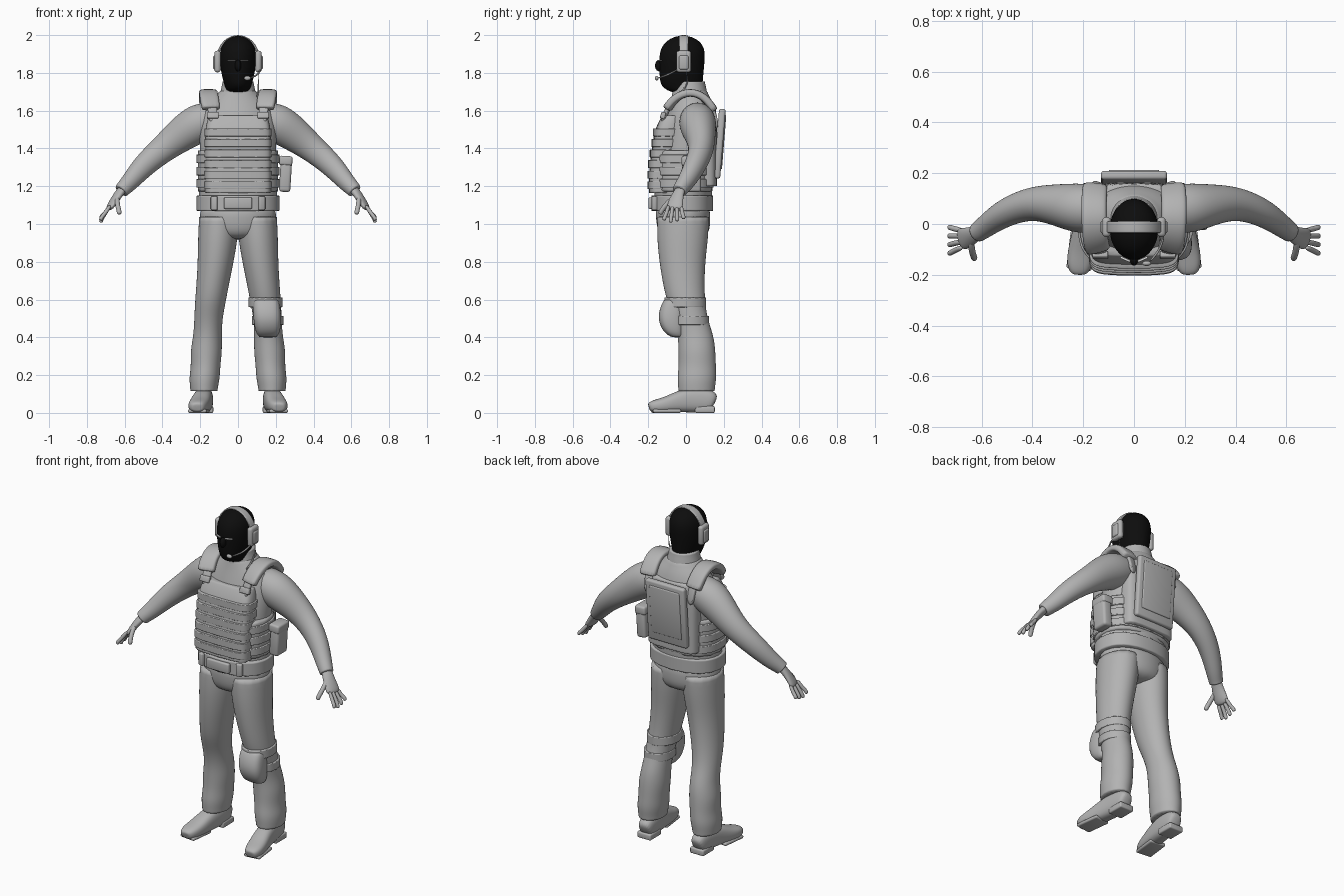
import bpy, bmesh, math
from mathutils import Vector, Matrix, Euler

cube = bpy.data.objects.get("Cube")
if cube:
    bpy.data.objects.remove(cube, do_unlink=True)


def material(name, value):
    mat = bpy.data.materials.new(name)
    mat.use_nodes = True
    color = (value, value, value, 1)
    mat.diffuse_color = color
    mat.node_tree.nodes["Principled BSDF"].inputs["Base Color"].default_value = color
    return mat


GREY = material("plain grey", .45)
BLACK = material("mask black", .004)
WHITE = material("eye white", .85)
X, Y, Z = Vector((1, 0, 0)), Vector((0, 1, 0)), Vector((0, 0, 1))


def finish(name, bm, mat, mirror, subdivide):
    """Turn a bmesh into an object, optionally mirrored across x and subdivided."""
    bmesh.ops.recalc_face_normals(bm, faces=bm.faces)
    mesh = bpy.data.meshes.new(name)
    bm.to_mesh(mesh)
    bm.free()
    mesh.materials.append(mat)
    obj = bpy.data.objects.new(name, mesh)
    bpy.context.collection.objects.link(obj)
    bpy.ops.object.select_all(action="DESELECT")
    obj.select_set(True)
    bpy.context.view_layer.objects.active = obj
    if subdivide:
        mesh.polygons.foreach_set("use_smooth", [True] * len(mesh.polygons))
        sub = obj.modifiers.new("Subdivision", "SUBSURF")
        sub.levels = sub.render_levels = 2
    else:
        bpy.ops.object.shade_smooth_by_angle(angle=math.radians(35))
    if mirror:
        obj.modifiers.new("Mirror", "MIRROR")
    return obj


def power(value, exponent):
    return math.copysign(abs(value) ** (2 / exponent), value)


def loft(name, rings, mat=GREY, mirror=False, flat=True, square=2, crease=0, sides=16):
    """Skin rings (x, y, z, radius a, radius b); flat rings lie level, others follow the path."""
    bm = bmesh.new()
    points = [Vector(r[:3]) for r in rings]
    loops = []
    for i, (p, ring) in enumerate(zip(points, rings)):
        a, b = X, Y
        if not flat:
            t = (points[min(i + 1, len(points) - 1)] - points[max(i - 1, 0)]).normalized()
            a = t.cross(Z)
            a = a.normalized() if a.length > .001 else Y
            b = a.cross(t)
        angles = [math.tau * k / sides for k in range(sides)]
        loops.append([bm.verts.new(p + a * ring[3] * power(math.cos(w), square)
                                   + b * ring[4] * power(math.sin(w), square)) for w in angles])
    for low, high in zip(loops, loops[1:]):
        for k in range(sides):
            n = (k + 1) % sides
            bm.faces.new((low[k], low[n], high[n], high[k]))
    layer = bm.edges.layers.float.new("crease_edge")
    for cap in (loops[0], loops[-1]):
        for edge in bm.faces.new(cap).edges:
            edge[layer] = crease
    return finish(name, bm, mat, mirror, True)


def cord(name, path, radius, mirror=False):
    return loft(name, [(*p, radius, radius) for p in path], mirror=mirror, flat=False, sides=8)


def band(name, x, y, z, rx, ry, half, square=2):
    """A level strip wrapped round the body."""
    return loft(name, [(x, y, z + half * k, rx, ry) for k in (-1, -.6, .6, 1)],
                square=square, crease=.5)


def box(name, loc, size, bevel=.01, turn=(0, 0, 0), mat=GREY, mirror=False):
    bm = bmesh.new()
    bmesh.ops.create_cube(bm, size=1, matrix=Matrix.Diagonal((*size, 1)))
    bmesh.ops.bevel(bm, geom=bm.edges[:], offset=bevel, segments=3, profile=.5, affect="EDGES")
    bm.transform(Matrix.Translation(loc) @ Euler(turn).to_matrix().to_4x4())
    return finish(name, bm, mat, mirror, False)


def ball(name, loc, radii, mat=GREY):
    bm = bmesh.new()
    bmesh.ops.create_uvsphere(bm, u_segments=20, v_segments=12, radius=1)
    bm.transform(Matrix.Translation(loc) @ Matrix.Diagonal((*radii, 1)))
    return finish(name, bm, mat, False, False)


# Masked head
loft("masked_head", [
    (0, .01, 1.69, .07, .075), (0, -.02, 1.72, .066, .108), (0, -.025, 1.76, .082, .117),
    (0, -.023, 1.82, .094, .12), (0, -.021, 1.88, .099, .124), (0, -.018, 1.93, .095, .119),
    (0, -.016, 1.97, .073, .09), (0, -.016, 1.992, .036, .045), (0, -.016, 1.996, .01, .013)],
    BLACK)
ball("mask_nose", (0, -.142, 1.838), (.017, .022, .03), BLACK)
box("eye_slit", (.034, -.139, 1.866), (.042, .009, .007), .002, (0, 0, .42), WHITE, True)

# Headset
arch = [math.pi * k / 12 for k in range(13)]
loft("headset_band", [(.109 * math.cos(w), -.012, 1.875 + .12 * math.sin(w), .023, .006)
                      for w in arch], flat=False, square=4, crease=.5)
box("ear_cup", (.108, -.012, 1.86), (.034, .078, .115), .015, mirror=True)
box("ear_cup_cover", (.122, -.012, 1.855), (.02, .05, .075), .009, mirror=True)
cord("microphone_boom", [(.118, -.04, 1.82), (.105, -.1, 1.787), (.06, -.15, 1.772)], .005)
ball("microphone", (.05, -.155, 1.772), (.018, .01, .012))
cord("headset_cord", [(.112, 0, 1.81), (.108, .015, 1.75), (.108, -.02, 1.7), (.1, -.07, 1.67)], .005)

# Shirt, collar and sleeves
loft("shirt", [
    (0, -.015, 1.08, .205, .15), (0, -.015, 1.15, .216, .158), (0, -.01, 1.25, .204, .155),
    (0, 0, 1.4, .205, .152), (0, .02, 1.5, .213, .147), (0, .028, 1.58, .202, .135),
    (0, .028, 1.65, .158, .113), (0, .022, 1.69, .108, .097), (0, .02, 1.72, .09, .088)])
loft("collar", [(0, .02, 1.66, .108, .1), (0, .02, 1.7, .095, .094), (0, .018, 1.74, .086, .086),
                (0, .018, 1.755, .084, .084)], crease=.5)
loft("sleeve", [
    (.13, .06, 1.56, .09, .09), (.21, .06, 1.535, .104, .11), (.3, .075, 1.475, .084, .094),
    (.4, .085, 1.395, .067, .073), (.5, .05, 1.31, .058, .064), (.57, .002, 1.225, .047, .05),
    (.605, -.026, 1.19, .041, .043), (.618, -.034, 1.175, .039, .04)],
    mirror=True, flat=False, crease=.5)

# Hands with spread fingers
loft("palm", [(.6, -.02, 1.2, .028, .024), (.635, -.045, 1.155, .034, .021),
              (.667, -.057, 1.105, .045, .019), (.688, -.062, 1.075, .042, .014)],
     mirror=True, flat=False)
for i, name in enumerate(("index", "middle", "ring", "little")):
    base, tip = -.092 + .022 * i, -.115 + .034 * i
    drop = .012 * abs(i - 1.2)
    cord(name + "_finger", [(.675, base, 1.1), (.705, (base + tip) / 2, 1.055),
                            (.724, tip, 1.02 + drop), (.727, tip, 1.004 + drop)], .0115, True)
cord("thumb", [(.64, -.055, 1.15), (.64, -.1, 1.11), (.63, -.13, 1.07), (.627, -.138, 1.05)],
     .014, True)

# Vest: front plate with webbing rows, side wrap, back plate and pack
def plate_y(z):
    return -.128 + max(0, z - 1.3) * .15


loft("front_plate", [(0, plate_y(z), z, .176, .068) for z in (1.165, 1.18, 1.3, 1.42, 1.5)]
     + [(0, -.08, 1.56, .162, .056), (0, -.075, 1.575, .152, .05)], square=4, crease=.6)
for i in range(6):
    z = 1.205 + .056 * i
    band("webbing_row", 0, plate_y(z), z, .18, .076, .021, 4)
band("side_wrap", 0, -.02, 1.28, .217, .163, .11, 2.5)
for i in range(3):
    band("side_webbing", 0, -.02, 1.215 + .065 * i, .225, .169, .023, 2.5)
loft("back_plate", [(0, .09, z, .165, .075) for z in (1.2, 1.22, 1.4, 1.56)]
     + [(0, .09, 1.61, .14, .068)], square=4, crease=.6)
box("back_pack", (0, .178, 1.425), (.26, .035, .37), .012, (-.08, 0, 0))
box("back_pack_flap", (0, .192, 1.435), (.2, .02, .29), .006, (-.08, 0, 0))

# Shoulder straps and pads
over = [(.13, -.125, 1.53), (.135, -.1, 1.61), (.145, -.06, 1.67), (.15, .02, 1.705),
        (.15, .1, 1.675), (.145, .148, 1.6), (.14, .16, 1.5)]
loft("shoulder_strap", [(*p, .025, .012) for p in over], mirror=True, flat=False, square=4)
loft("shoulder_pad", [(x + .008, y, z, .05, .022) for x, y, z in over[1:-1]],
     mirror=True, flat=False, square=3.5, crease=.4)
box("strap_buckle", (.133, -.122, 1.575), (.062, .025, .035), .006, (-.3, 0, 0), mirror=True)

# Belt and side pouch
band("belt", 0, -.02, 1.11, .224, .167, .042, 2.3)
box("belt_buckle", (0, -.187, 1.11), (.15, .024, .06), .008)
box("belt_keeper", (.125, -.165, 1.11), (.035, .03, .075), .007, (0, 0, .35), mirror=True)
box("side_pouch", (.252, .03, 1.265), (.06, .1, .19), .015, (0, .06, 0))
box("pouch_lid", (.253, .03, 1.335), (.07, .108, .05), .012, (0, .06, 0))

# Trousers
loft("trouser_hips", [(0, -.018, 1.12, .205, .148), (0, -.015, 1.03, .208, .148),
                      (0, -.012, .96, .195, .142), (0, -.012, .915, .14, .1)])
loft("trouser_leg", [
    (.1, -.015, 1.04, .108, .14), (.106, -.018, .93, .108, .139), (.118, -.02, .8, .097, .124),
    (.134, -.012, .68, .088, .112), (.146, 0, .59, .083, .103), (.157, .025, .5, .076, .09),
    (.161, .052, .41, .076, .096), (.168, .058, .33, .086, .1), (.171, .06, .25, .079, .1),
    (.177, .058, .19, .083, .106), (.18, .056, .14, .076, .1), (.18, .056, .115, .073, .098)],
    mirror=True, crease=.6)

# Shoes
loft("shoe", [
    (.175, .152, .05, .034, .042), (.176, .13, .065, .046, .062), (.18, .05, .07, .05, .069),
    (.19, -.03, .062, .052, .06), (.204, -.1, .044, .056, .043), (.215, -.16, .036, .052, .035),
    (.218, -.192, .032, .036, .026), (.218, -.197, .03, .02, .015)],
    mirror=True, flat=False, square=2.6)
box("shoe_heel", (.177, .1, .018), (.092, .105, .036), .008, mirror=True)
box("shoe_sole", (.208, -.105, .01), (.1, .15, .02), .009, (0, 0, .12), mirror=True)

# Knee pad on the left leg
loft("knee_pad", [
    (.158, -.045, .4, .045, .03), (.158, -.065, .425, .066, .055), (.156, -.08, .49, .075, .07),
    (.152, -.075, .55, .074, .066), (.15, -.07, .585, .07, .055), (.15, -.07, .6, .06, .045)],
    square=2.8, crease=.3)
band("knee_strap_upper", .146, -.004, .585, .092, .114, .026)
band("knee_strap_lower", .158, .024, .49, .085, .1, .024)
